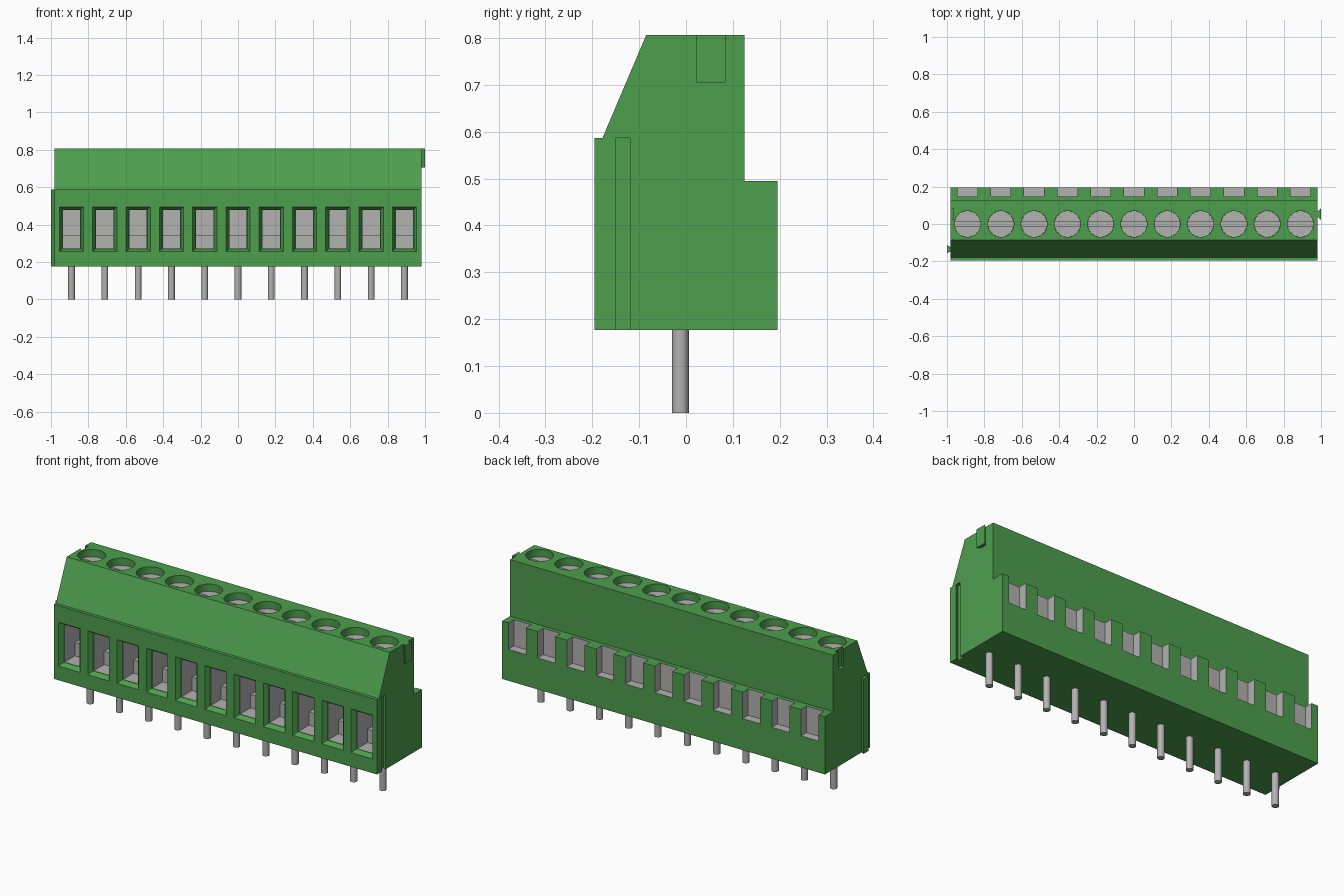
import bpy, bmesh, math
from mathutils import Matrix

if "Cube" in bpy.data.objects:
    bpy.data.objects.remove(bpy.data.objects["Cube"], do_unlink=True)

POLES, PITCH = 11, 0.178
HALF = 0.982                      # half length of the housing
STATIONS = [(i - (POLES - 1) / 2) * PITCH for i in range(POLES)]
GREEN, GREY = 0, 1


def material(name, color):
    mat = bpy.data.materials.new(name)
    mat.use_nodes = True
    mat.diffuse_color = color
    mat.node_tree.nodes["Principled BSDF"].inputs["Base Color"].default_value = color
    return mat


MATS = [material("housing green", (0.076, 0.342, 0.076, 1)),
        material("metal grey", (0.45, 0.445, 0.44, 1))]


def loft(bm, start, end, mat):
    """Closed solid between two matching rings of points."""
    a = [bm.verts.new(p) for p in start]
    b = [bm.verts.new(p) for p in end]
    n = len(a)
    faces = [bm.faces.new(a), bm.faces.new(b[::-1])]
    faces += [bm.faces.new((a[i], b[i], b[(i + 1) % n], a[(i + 1) % n])) for i in range(n)]
    for f in faces:
        f.material_index = mat


def prism_x(bm, profile, x0, x1, mat):
    loft(bm, [(x0, y, z) for y, z in profile], [(x1, y, z) for y, z in profile], mat)


def box(bm, x0, x1, y0, y1, z0, z1, mat):
    prism_x(bm, [(y0, z0), (y1, z0), (y1, z1), (y0, z1)], x0, x1, mat)


def cylinder(bm, x, y, z0, z1, r, mat):
    res = bmesh.ops.create_cone(bm, cap_ends=True, segments=32, radius1=r, radius2=r,
                                depth=z1 - z0,
                                matrix=Matrix.Translation((x, y, (z0 + z1) / 2)))
    for f in {f for v in res["verts"] for f in v.link_faces}:
        f.material_index = mat


def dovetail(bm, x0, x1, y, w0, w1, z0, z1, mat):
    """Vertical bar whose width changes from w0 at x0 to w1 at x1."""
    plan = [(x0, y - w0 / 2), (x1, y - w1 / 2), (x1, y + w1 / 2), (x0, y + w0 / 2)]
    loft(bm, [(*p, z0) for p in plan], [(*p, z1) for p in plan], mat)


def make(name, bm, smooth=False):
    bmesh.ops.recalc_face_normals(bm, faces=bm.faces)
    mesh = bpy.data.meshes.new(name)
    bm.to_mesh(mesh)
    bm.free()
    for m in MATS:
        mesh.materials.append(m)
    obj = bpy.data.objects.new(name, mesh)
    bpy.context.collection.objects.link(obj)
    if smooth:
        shade(obj)
    return obj


def shade(obj):
    bpy.ops.object.select_all(action="DESELECT")
    obj.select_set(True)
    bpy.context.view_layer.objects.active = obj
    bpy.ops.object.shade_smooth_by_angle(angle=math.radians(30))


def cut(target, bm):
    """Subtract the cutter and keep its colours on the cut faces."""
    cutter = make("cutter", bm)
    cutter.hide_render = True
    mod = target.modifiers.new("cut", "BOOLEAN")
    mod.operation, mod.solver, mod.object = "DIFFERENCE", "EXACT", cutter
    bpy.context.view_layer.objects.active = target
    bpy.ops.object.modifier_apply(modifier=mod.name)
    bpy.data.objects.remove(cutter, do_unlink=True)


# Housing extruded along its side profile
bm = bmesh.new()
prism_x(bm, [(-0.195, 0.177), (0.195, 0.177), (0.195, 0.495), (0.125, 0.495),
             (0.125, 0.806), (-0.085, 0.806), (-0.178, 0.587), (-0.195, 0.587)],
        -HALF, HALF, GREEN)
housing = make("housing", bm)

# Flared wire entries, screw wells and side grooves
bm = bmesh.new()
for x in STATIONS:
    def ring(y, w, h):
        return [(x + sx * w / 2, y, 0.375 + sz * h / 2)
                for sx, sz in ((-1, -1), (1, -1), (1, 1), (-1, 1))]
    loft(bm, ring(-0.205, 0.142, 0.252), ring(-0.17, 0.1, 0.21), GREEN)
    cylinder(bm, x, 0, 0.7, 0.85, 0.07, GREEN)
dovetail(bm, HALF + 0.005, HALF - 0.018, -0.135, 0.027, 0.045, 0.1, 0.587, GREEN)
dovetail(bm, -HALF - 0.005, -HALF + 0.018, 0.053, 0.03, 0.065, 0.705, 0.85, GREEN)
cut(housing, bm)

# Metal-lined wire chambers with a raised step, and rear notches
bm = bmesh.new()
for x in STATIONS:
    prism_x(bm, [(-0.18, 0.272), (-0.08, 0.272), (-0.08, 0.345), (0.08, 0.345),
                 (0.08, 0.478), (-0.18, 0.478)], x - 0.046, x + 0.046, GREY)
    box(bm, x - 0.053, x + 0.053, 0.147, 0.25, 0.35, 0.55, GREY)
cut(housing, bm)
shade(housing)

# Interlocking ribs on the two ends
bm = bmesh.new()
dovetail(bm, -HALF, -1, -0.135, 0.025, 0.042, 0.177, 0.587, GREEN)
make("right_end_rib", bm)
bm = bmesh.new()
dovetail(bm, HALF, 1, 0.053, 0.03, 0.063, 0.705, 0.806, GREEN)
make("left_end_tab", bm)

# Slotted clamp screws
bm = bmesh.new()
for x in STATIONS:
    cylinder(bm, x, 0, 0.702, 0.766, 0.0695, GREY)
screws = make("clamp_screws", bm)
bm = bmesh.new()
box(bm, -HALF, HALF, -0.012, 0.012, 0.745, 0.85, GREY)
cut(screws, bm)
shade(screws)

# Solder pins
bm = bmesh.new()
for x in STATIONS:
    cylinder(bm, x, -0.012, 0, 0.19, 0.018, GREY)
make("solder_pins", bm, smooth=True)
